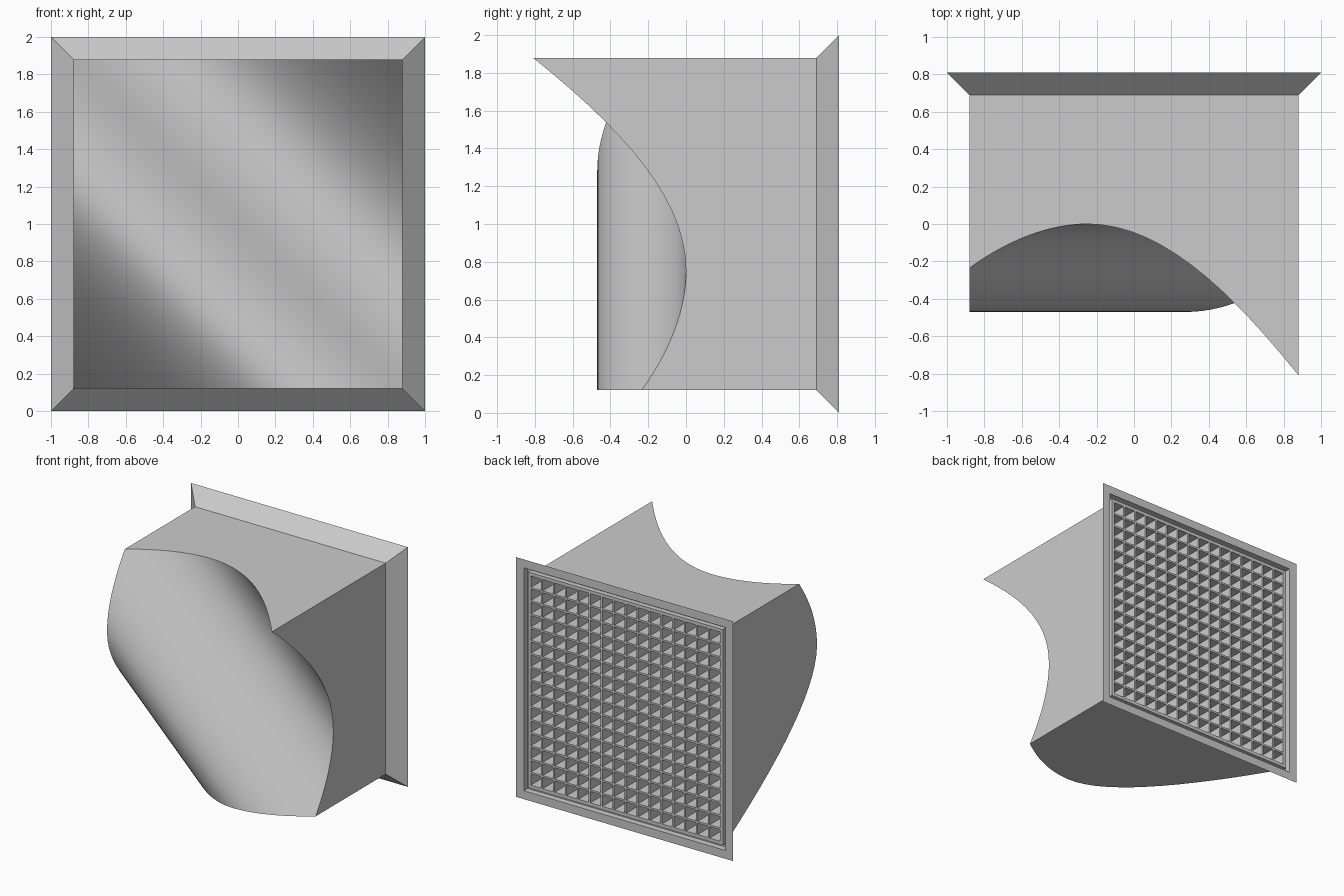
import bpy, bmesh
from mathutils import Matrix, Vector

if "Cube" in bpy.data.objects:
    bpy.data.objects.remove(bpy.data.objects["Cube"])

H = 0.88          # half width of the block
N = 14            # curve steps per bezier span


def bez(t, p):
    u = 1 - t
    return u**3 * p[0] + 3 * u * u * t * p[1] + 3 * u * t * t * p[2] + t**3 * p[3]


def finish(bm, name):
    me = bpy.data.meshes.new(name)
    bm.to_mesh(me)
    bm.free()
    ob = bpy.data.objects.new(name, me)
    bpy.context.collection.objects.link(ob)
    return ob


# Diagonal wave profile: (s, y), where s = x + (z - 1); four bezier spans
path = [(-2 * H, 0.68), (-1.35, 0.0), (-0.95, -0.47), (-0.6, -0.47), (-0.4, -0.47), (-0.2, -0.38),
        (0, -0.235), (0.2, -0.09), (0.42, 0), (0.63, 0), (1.0, 0), (1.36, -0.31), (2 * H, -0.81)]
wave = [path[0]]
for k in range(0, 12, 3):
    xs, ys = zip(*path[k:k + 4])
    wave += [(bez(i / N, xs), bez(i / N, ys)) for i in range(1, N + 1)]
M = 2 * N         # index of the middle of the wave (s = 0)

# Block body with wavy front and flared back flange
bm = bmesh.new()
A, B = [], []     # ends of each wave line on left/top edges and bottom/right edges
for i, (s, y) in enumerate(wave):
    p = max(-H, s - H)
    q = s - p
    a = bm.verts.new((p, y, 1 + q))
    A.append(a)
    B.append(a if i in (0, len(wave) - 1) else bm.verts.new((q, y, 1 + p)))
for i in range(len(wave) - 1):
    vs = []
    for v in (A[i], B[i], B[i + 1], A[i + 1]):
        if v not in vs:
            vs.append(v)
    bm.faces.new(vs)


def ring(h, y):
    return [bm.verts.new((x * h, y, 1 + z * h)) for x, z in ((-1, -1), (-1, 1), (1, 1), (1, -1))]


# Flange, back rim, groove and lattice border
rings = [ring(h, y) for h, y in ((H, 0.69), (1, 0.81), (0.93, 0.81), (0.93, 0.76),
                                 (0.9, 0.76), (0.9, 0.8), (H, 0.8))]
for r0, r1 in zip(rings, rings[1:]):
    for k in range(4):
        bm.faces.new((r0[k], r0[(k + 1) % 4], r1[(k + 1) % 4], r1[k]))
bl, tl, tr, br = rings[0]
bm.faces.new(A[:M + 1] + [tl, bl])      # left side
bm.faces.new(A[M:] + [tr, tl])          # top side
bm.faces.new(B[:M + 1] + [br, bl])      # bottom side
bm.faces.new(B[M:] + [tr, br])          # right side
bmesh.ops.recalc_face_normals(bm, faces=bm.faces)
body = finish(bm, "wavy_block")
bpy.context.view_layer.objects.active = body
body.select_set(True)
bpy.ops.object.shade_smooth_by_angle(angle=0.52)

# Back lattice: 16 x 16 square pits
bm = bmesh.new()
bmesh.ops.create_grid(bm, x_segments=16, y_segments=16, size=H)
cells = bm.faces[:]
bmesh.ops.inset_individual(bm, faces=cells, thickness=0.011)
pits = bmesh.ops.extrude_discrete_faces(bm, faces=cells)["faces"]
bmesh.ops.translate(bm, vec=Vector((0, 0, -0.15)), verts=list({v for f in pits for v in f.verts}))
bmesh.ops.transform(bm, verts=bm.verts,
                    matrix=Matrix.Translation((0, 0.8, 1)) @ Matrix.Rotation(-1.5707963, 4, 'X'))
finish(bm, "back_lattice")
